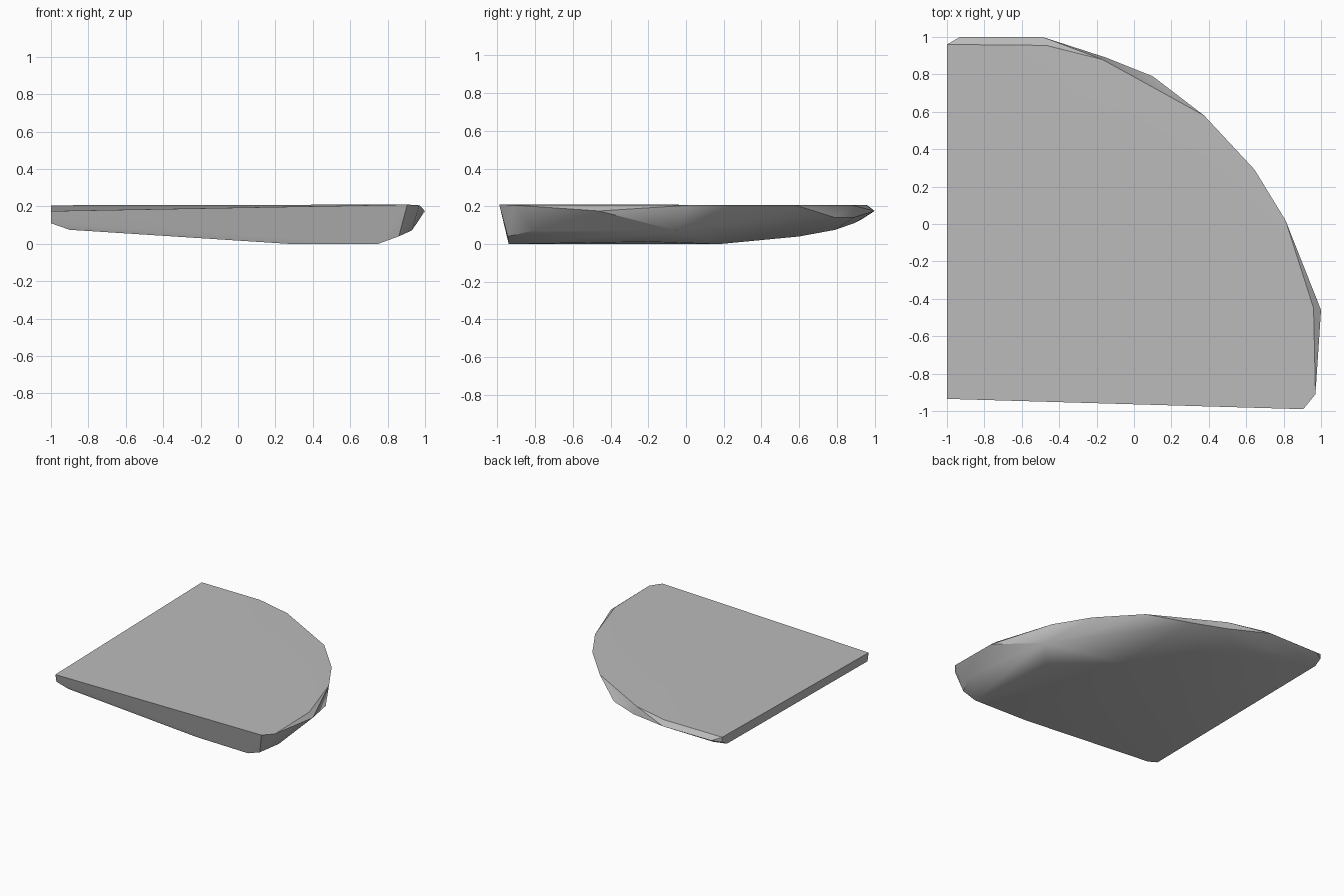
import bpy
import bmesh
import math

if "Cube" in bpy.data.objects:
    bpy.data.objects.remove(bpy.data.objects["Cube"], do_unlink=True)

# Stone colour
stone = bpy.data.materials.new("grey_stone")
stone.use_nodes = True
grey = (0.5, 0.5, 0.5, 1)
stone.diffuse_color = grey
stone.node_tree.nodes["Principled BSDF"].inputs["Base Color"].default_value = grey

# Rim of the flat top, counter-clockwise from the dropped front corner
top_rim = [(-1, -.935, .175), (.905, -.99, .21), (.97, -.91, .206), (.96, -.45, .206),
           (.905, -.29, .206), (.81, .02, .206), (.645, .29, .206), (.375, .58, .206),
           (-.17, .88, .206), (-.47, .955, .206), (-1, .96, .206)]

# Widest points of the chipped curved edge
chipped_edge = [(1, -.46, .175), (.1, .79, .14), (-.15, .89, .14),
                (-.49, 1, .175), (-.93, 1, .175), (-1, .96, .165)]

# Shallow rounded underside
underside = [(-1, -.92, .11), (-.9, -.91, .075), (.27, -.925, 0), (.75, -.94, 0),
             (.86, -.945, .04), (.93, -.8, .072), (.83, -.05, .07), (.66, .17, .1),
             (.68, -.2, .012), (.27, .18, 0), (-.1, .6, .04), (-.35, .79, .075),
             (-.6, .89, .11), (-.9, .93, .13), (-1, .9, .13)]

# Stone slab as the hull of its corner points
bm = bmesh.new()
for point in top_rim + chipped_edge + underside:
    bm.verts.new(point)
hull = bmesh.ops.convex_hull(bm, input=bm.verts[:])
loose = [v for v in bm.verts if not v.link_faces]
bmesh.ops.delete(bm, geom=loose, context='VERTS')
bmesh.ops.recalc_face_normals(bm, faces=bm.faces[:])
mesh = bpy.data.meshes.new("stone_slab")
bm.to_mesh(mesh)
bm.free()
mesh.materials.append(stone)
slab = bpy.data.objects.new("stone_slab", mesh)
bpy.context.collection.objects.link(slab)

# Soft underside with crisp rim
bpy.context.view_layer.objects.active = slab
slab.select_set(True)
bpy.ops.object.shade_smooth_by_angle(angle=math.radians(30))
